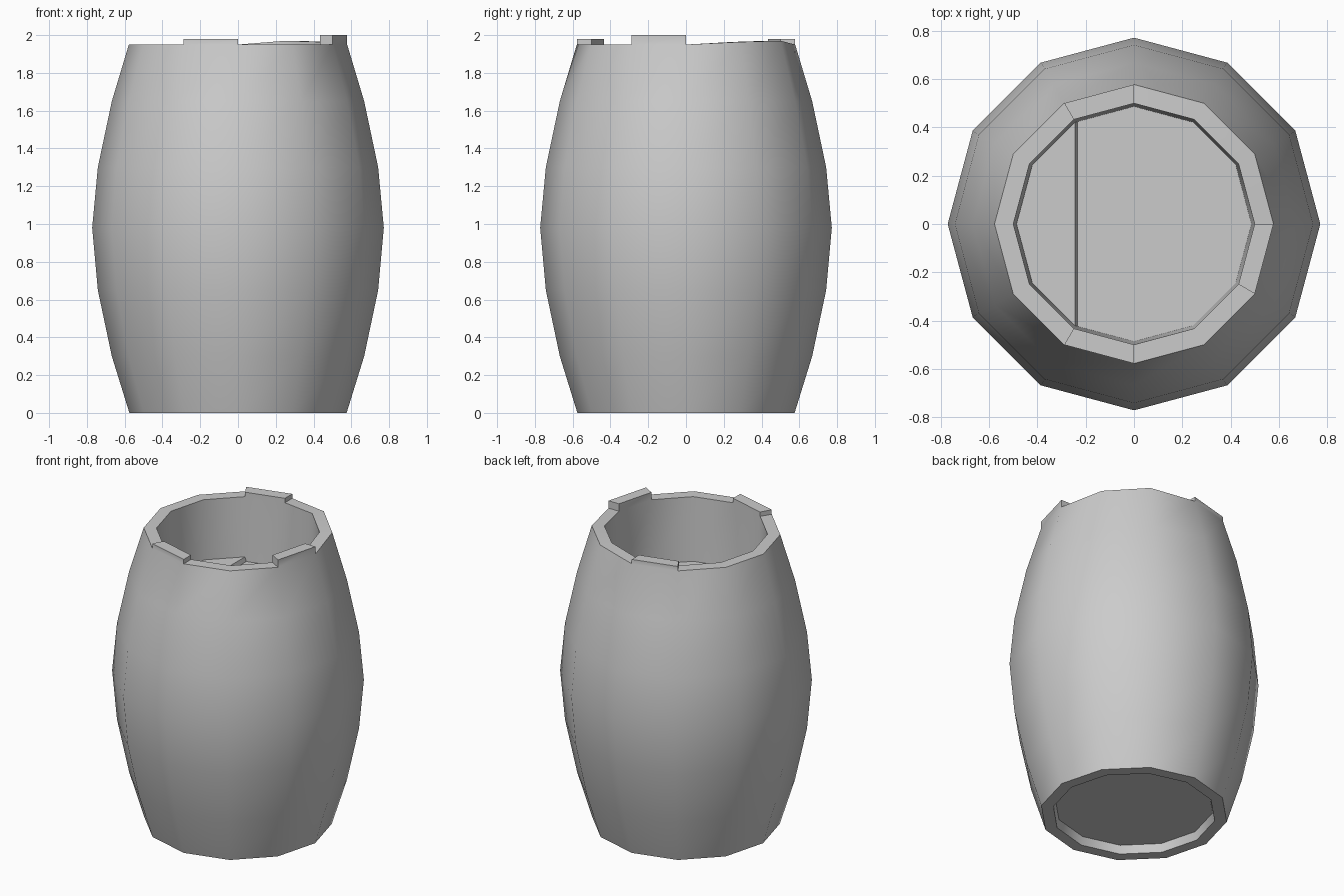
import bpy, bmesh, math
from mathutils import Vector

if "Cube" in bpy.data.objects:
    bpy.data.objects.remove(bpy.data.objects["Cube"])

SIDES = 12


def ring(bm, r, z):
    return [bm.verts.new((r * math.cos(i * math.tau / SIDES), r * math.sin(i * math.tau / SIDES), z))
            for i in range(SIDES)]


def finish(bm, name):
    bmesh.ops.recalc_face_normals(bm, faces=bm.faces)
    mesh = bpy.data.meshes.new(name)
    bm.to_mesh(mesh)
    bm.free()
    ob = bpy.data.objects.new(name, mesh)
    bpy.context.collection.objects.link(ob)
    bpy.ops.object.select_all(action='DESELECT')
    ob.select_set(True)
    bpy.context.view_layer.objects.active = ob
    bpy.ops.object.shade_smooth_by_angle(angle=math.radians(31))
    return ob


# Barrel wall: bottom recess, bulging outside, rim, inside down to the sunken lid
profile = [(0.488, 0.055), (0.50, 0), (0.575, 0), (0.668, 0.3), (0.742, 0.65), (0.772, 0.98),
           (0.742, 1.3), (0.668, 1.65), (0.578, 1.95), (0.50, 1.95), (0.487, 1.52)]
bm = bmesh.new()
rings = [ring(bm, r, z) for r, z in profile]
rim = []
for k, (a, b) in enumerate(zip(rings, rings[1:])):
    for i in range(SIDES):
        j = (i + 1) % SIDES
        f = bm.faces.new((a[i], a[j], b[j], b[i]))
        if k == 8:
            rim.append(f)

# Bottom head, recessed
bm.faces.new(rings[0])

# Uneven stave ends: a gentle rise at the back right, and three taller staves
for i, dz in ((1, 0.014), (2, 0.02)):
    rings[8][i].co.z += dz
    rings[9][i].co.z += dz
bmesh.ops.recalc_face_normals(bm, faces=bm.faces)
for i, dz in ((3, 0.03), (8, 0.03), (11, 0.05)):
    new = bmesh.ops.extrude_face_region(bm, geom=[rim[i]])
    verts = [g for g in new['geom'] if isinstance(g, bmesh.types.BMVert)]
    bmesh.ops.translate(bm, verts=verts, vec=Vector((0, 0, dz)))
    bmesh.ops.delete(bm, geom=[rim[i]], context='FACES_ONLY') if rim[i].is_valid else None
finish(bm, "barrel_staves")

# Sunken top lid with one plank standing slightly proud
bm = bmesh.new()
bm.faces.new(ring(bm, 0.487, 1.52))
for x in (-0.235, -0.2435):
    bmesh.ops.bisect_plane(bm, geom=bm.verts[:] + bm.edges[:] + bm.faces[:], dist=0.0005,
                           plane_co=(x, 0, 0), plane_no=(1, 0, 0))
for v in bm.verts:
    if v.co.x < -0.24:
        v.co.z += 0.03
finish(bm, "sunken_lid")
